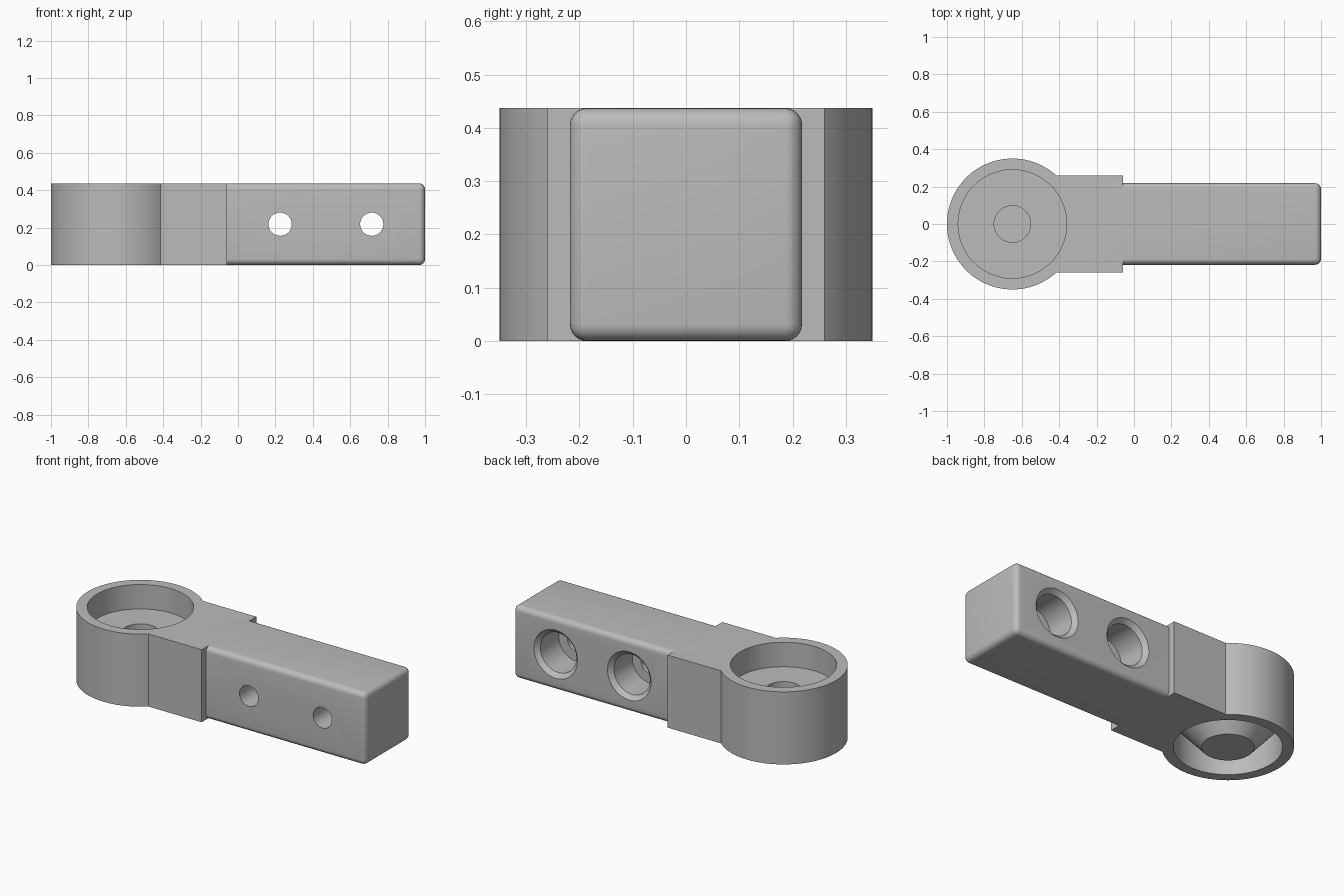
import bpy, bmesh, math
from mathutils import Matrix

if "Cube" in bpy.data.objects:
    bpy.data.objects.remove(bpy.data.objects["Cube"])

H = 0.437           # overall height
CX = -0.65          # centre of the round head
R = 0.35            # head radius

grey = bpy.data.materials.new("light_grey")
grey.diffuse_color = (0.5, 0.5, 0.5, 1)
grey.use_nodes = True
grey.node_tree.nodes["Principled BSDF"].inputs["Base Color"].default_value = grey.diffuse_color


def add(name, bm):
    bmesh.ops.recalc_face_normals(bm, faces=bm.faces)
    me = bpy.data.meshes.new(name)
    bm.to_mesh(me)
    bm.free()
    me.materials.append(grey)
    ob = bpy.data.objects.new(name, me)
    bpy.context.collection.objects.link(ob)
    return ob


def lathe(name, profile, matrix, n=96):
    """Spin a closed (radius, height) profile around local z."""
    bm = bmesh.new()
    vs = [bm.verts.new((r, 0, z)) for r, z in profile]
    es = [bm.edges.new((vs[i], vs[(i + 1) % len(vs)])) for i in range(len(vs))]
    bmesh.ops.spin(bm, geom=vs + es, cent=(0, 0, 0), axis=(0, 0, 1),
                   angle=2 * math.pi, steps=n, use_duplicate=False)
    bmesh.ops.remove_doubles(bm, verts=bm.verts, dist=1e-5)
    for e in [e for e in bm.edges if not e.link_faces]:
        bm.edges.remove(e)
    bm.transform(matrix)
    return add(name, bm)


def boolean(target, other, op):
    m = target.modifiers.new(other.name, 'BOOLEAN')
    m.operation, m.solver, m.object = op, 'EXACT', other
    bpy.context.view_layer.objects.active = target
    bpy.ops.object.modifier_apply(modifier=m.name)
    bpy.data.objects.remove(other)


# Round head with its wider neck, extruded from one outline
bm = bmesh.new()
a0 = math.asin(0.26 / R)
N = 96
outline = [(CX + R * math.cos(a), R * math.sin(a))
           for a in (a0 + (2 * math.pi - 2 * a0) * i / N for i in range(N + 1))]
outline += [(-0.06, -0.26), (-0.06, 0.26)]
face = bm.faces.new([bm.verts.new((x, y, 0)) for x, y in outline])
top = bmesh.ops.extrude_face_region(bm, geom=[face])
bmesh.ops.translate(bm, vec=(0, 0, H),
                    verts=[v for v in top["geom"] if isinstance(v, bmesh.types.BMVert)])
body = add("lever_body", bm)

# Arm with rounded edges, sunk into the neck
bm = bmesh.new()
bmesh.ops.create_cube(bm, size=1, matrix=Matrix.Translation((0.4, 0, H / 2))
                      @ Matrix.Diagonal((1.2, 0.436, H, 1)))
edges = [e for e in bm.edges if max(v.co.x for v in e.verts) > 0]
bmesh.ops.bevel(bm, geom=edges, offset=0.032, segments=6, profile=0.5, affect='EDGES')
boolean(body, add("arm", bm), 'UNION')

# Top pocket and blind centre bore
head = Matrix.Translation((CX, 0, 0))
boolean(body, lathe("top_pocket", [(0, 0.10), (0.098, 0.10), (0.098, 0.29), (0.29, 0.29),
                                   (0.29, 0.6), (0, 0.6)], head), 'DIFFERENCE')
# Bottom groove leaving a tapered centre boss
boolean(body, lathe("bottom_groove", [(0.14, -0.1), (0.29, -0.1), (0.29, 0.17),
                                      (0.14, 0.0)], head), 'DIFFERENCE')

# Screw holes with chamfered counterbores on the back
for x in (0.225, 0.715):
    m = Matrix.Translation((x, 0.218, H / 2)) @ Matrix.Rotation(-math.pi / 2, 4, 'X')
    boolean(body, lathe("screw_hole", [(0, -0.6), (0.062, -0.6), (0.062, -0.2), (0.12, -0.2),
                                       (0.12, -0.025), (0.145, 0), (0.145, 0.1), (0, 0.1)],
                        m, 64), 'DIFFERENCE')

bpy.ops.object.select_all(action='DESELECT')
body.select_set(True)
bpy.context.view_layer.objects.active = body
bpy.ops.object.shade_smooth_by_angle(angle=math.radians(25))
